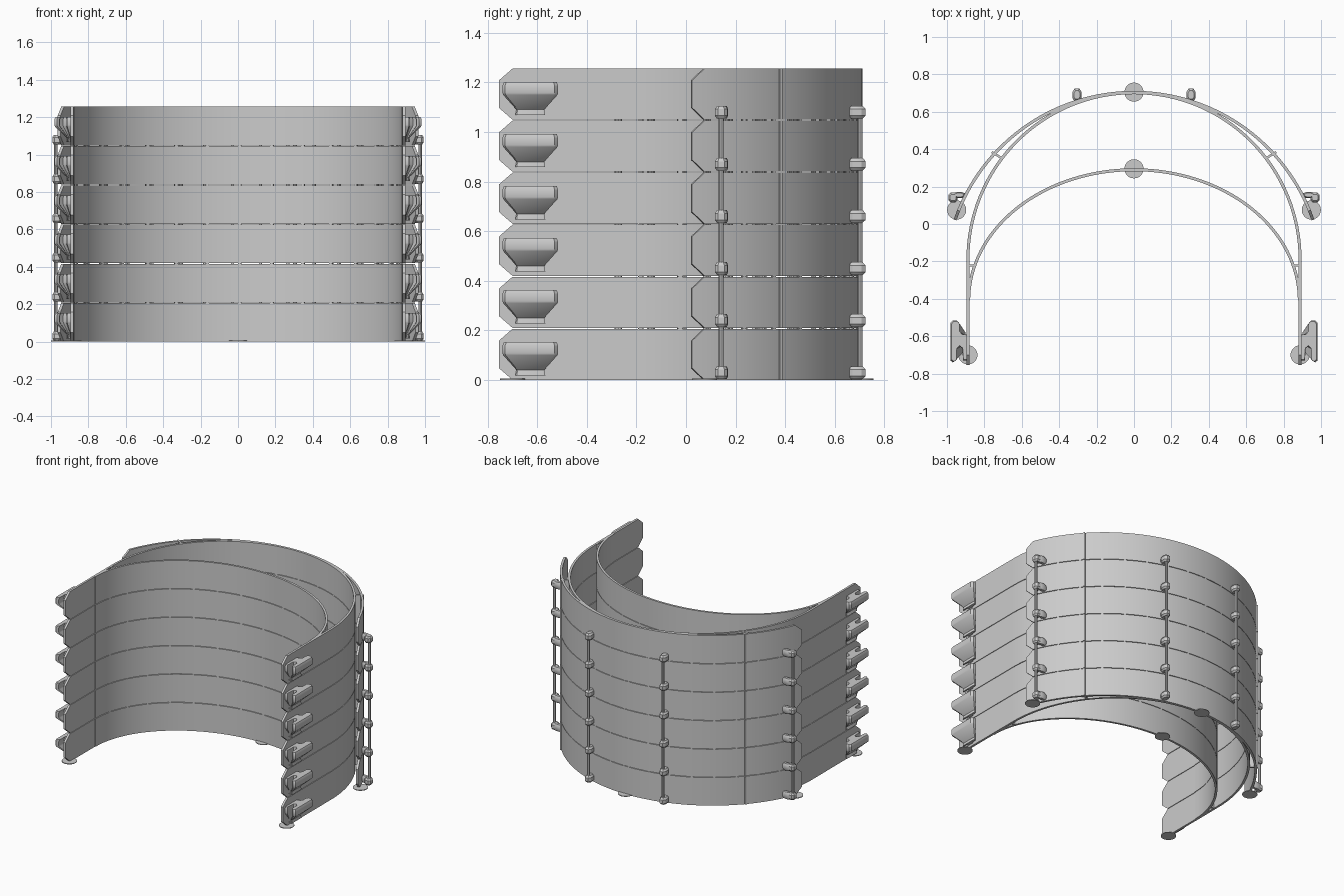
import bpy, bmesh
from math import sin, cos, pi, radians, asin
from mathutils import Vector

LAYERS, PITCH, GAP, THICK = 6, 0.21, 0.004, 0.016
HEIGHT = PITCH - GAP

old = bpy.data.objects.get("Cube")
if old:
    bpy.data.objects.remove(old)

grey = bpy.data.materials.new("light grey plastic")
grey.use_nodes = True
colour = (0.6, 0.6, 0.6, 1)
grey.diffuse_color = colour
grey.node_tree.nodes["Principled BSDF"].inputs["Base Color"].default_value = colour


def finish(name, bm, count=1):
    """Turn a bmesh into an object, repeated upwards once per layer."""
    bmesh.ops.recalc_face_normals(bm, faces=bm.faces)
    mesh = bpy.data.meshes.new(name)
    bm.to_mesh(mesh)
    bm.free()
    for poly in mesh.polygons:
        poly.use_smooth = True
    mesh.set_sharp_from_angle(angle=radians(30))
    mesh.materials.append(grey)
    ob = bpy.data.objects.new(name, mesh)
    bpy.context.collection.objects.link(ob)
    if count > 1:
        arr = ob.modifiers.new("layers", "ARRAY")
        arr.count = count
        arr.use_relative_offset = False
        arr.use_constant_offset = True
        arr.constant_offset_displace = (0, 0, PITCH)
    return ob


def loft(bm, sections):
    """Skin a row of matching closed loops and cap both ends."""
    rings = [[bm.verts.new(p) for p in s] for s in sections]
    n = len(rings[0])
    for a, b in zip(rings, rings[1:]):
        for i in range(n):
            j = (i + 1) % n
            bm.faces.new((a[i], a[j], b[j], b[i]))
    bm.faces.new(rings[0])
    bm.faces.new(rings[-1])


def strip(bm, path, z0, z1, thick=THICK, chamfer=0.0):
    """Upright wall along a plan path, with optional pointed ends."""
    pts = [Vector(p) for p in path]
    sections = []
    for i, p in enumerate(pts):
        d = (pts[min(i + 1, len(pts) - 1)] - pts[max(i - 1, 0)]).normalized()
        o = Vector((-d.y, d.x)) * thick / 2
        c = chamfer if i in (0, len(pts) - 1) else 0
        a, b = p + o, p - o
        sections.append([(a.x, a.y, z0 + c), (b.x, b.y, z0 + c),
                         (b.x, b.y, z1 - c), (a.x, a.y, z1 - c)])
    loft(bm, sections)


def arc(rx, ry, cy, half, n=64):
    """Plan arc about the rear centre line, from right to left."""
    return [(rx * sin(t), cy + ry * cos(t))
            for t in (half * (2 * i / n - 1) for i in range(n + 1))]


# Plan paths of the three bands
R, CY = 1.012, -0.308
tip, root = pi / 2 - asin(0.33 / R), pi / 2 - asin(0.38 / R)
point = lambda s, t: (s * R * sin(t), CY + R * cos(t))
visor_path = [point(-1, tip)] + arc(R, R, CY, root) + [point(1, tip)]
side = [(0.888, y) for y in (-0.2, -0.45, -0.7, -0.755)]
frame_path = ([(-x, y) for x, y in reversed(side)]
              + arc(0.888, 0.892, -0.19, pi / 2) + side)
forehead_path = arc(0.884, 0.7, -0.41, pi / 2)

for name, path, chamfer in (("visor_band", visor_path, 0.048),
                            ("side_frame_band", frame_path, 0.048),
                            ("forehead_band", forehead_path, 0)):
    bm = bmesh.new()
    strip(bm, path, 0, HEIGHT, chamfer=chamfer)
    finish(name, bm, LAYERS)
    # Small bridges that hold neighbouring layers together
    bm = bmesh.new()
    for i in range(4, len(path) - 4, 4):
        a, b = Vector(path[i]), Vector(path[i + 1])
        strip(bm, [a, a.lerp(b, 0.4)], HEIGHT - 0.001, PITCH + 0.001, THICK * 0.9)
    finish(name + "_bridges", bm, LAYERS - 1)

# Short walls between the bands
bm = bmesh.new()
for s in (-1, 1):
    strip(bm, [(s * 0.845, -0.222), (s * 0.888, -0.222)], 0, HEIGHT, 0.012)
    strip(bm, [(s * 0.708, 0.352), (s * 0.76, 0.385)], 0, HEIGHT, 0.012)
finish("struts", bm, LAYERS)

# Strap hooks: plan outline, flared up from a narrow foot on the band
hook = [(0.968, -0.74), (0.982, -0.73), (0.982, -0.53), (0.97, -0.516),
        (0.947, -0.516), (0.935, -0.53), (0.935, -0.572), (0.921, -0.588),
        (0.888, -0.592), (0.888, -0.73), (0.914, -0.73), (0.918, -0.665),
        (0.935, -0.652), (0.952, -0.668), (0.954, -0.73)]
levels = ((0.018, 0.35, 0.54), (0.04, 0.3, 0.5), (0.1, 0.97, 0.98),
          (0.108, 1, 1), (0.138, 1, 1), (0.152, 0.93, 0.95))
bm = bmesh.new()
for s in (-1, 1):
    loft(bm, [[(s * (0.888 + (x - 0.888) * fx), -0.628 + (y + 0.628) * fy, z)
               for x, y in hook] for z, fx, fy in levels])
finish("strap_hooks", bm, LAYERS)


def nub(bm, cx, cy, wx, wy):
    """Chamfered peg with rounded plan."""
    plan = [(-1, -.5), (-.5, -1), (.5, -1), (1, -.5), (1, .5), (.5, 1), (-.5, 1), (-1, .5)]
    loft(bm, [[(cx + x * wx * f / 2, cy + y * wy * f / 2, z) for x, y in plan]
              for z, f in ((0.004, 0.65), (0.016, 1), (0.042, 1), (0.055, 0.65))])


# Visor pegs and the thin rods that join them
pegs, rods = bmesh.new(), bmesh.new()
for s in (-1, 1):
    nub(pegs, s * 0.305, 0.69, 0.048, 0.07)
    nub(pegs, s * 0.968, 0.142, 0.05, 0.052)
    nub(pegs, s * 0.935, 0.155, 0.07, 0.03)
    for x, y in ((0.305, 0.702), (0.975, 0.142)):
        loft(rods, [[(s * x + 0.01 * cos(k * pi / 4), y + 0.01 * sin(k * pi / 4), z)
                     for k in range(8)] for z in (0.01, PITCH * (LAYERS - 1) + 0.04)])
finish("visor_pegs", pegs, LAYERS)
finish("peg_rods", rods)

# Thin round pads under the band ends and middles
bm = bmesh.new()
for x, y in ((0, 0.705), (0, 0.295), (0.948, 0.075), (-0.948, 0.075),
             (0.888, -0.7), (-0.888, -0.7)):
    loft(bm, [[(x + 0.051 * cos(k * pi / 16), y + 0.051 * sin(k * pi / 16), z)
               for k in range(32)] for z in (0, 0.005)])
finish("base_pads", bm)
